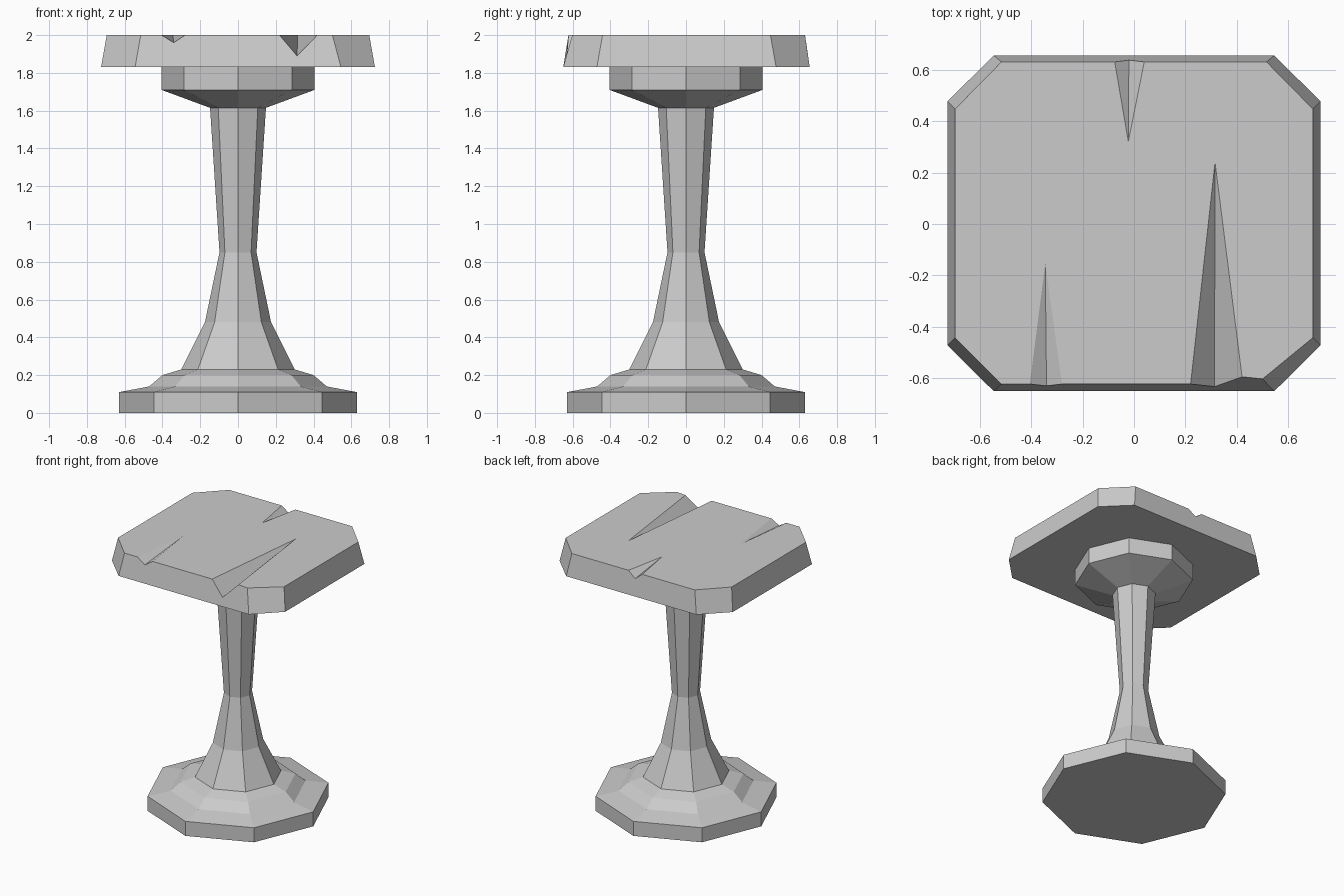
import bpy, bmesh, math

cube = bpy.data.objects.get("Cube")
if cube:
    bpy.data.objects.remove(cube, do_unlink=True)

stone = bpy.data.materials.new("grey_stone")
stone.use_nodes = True
stone.diffuse_color = (0.6, 0.6, 0.6, 1)
stone.node_tree.nodes["Principled BSDF"].inputs["Base Color"].default_value = (0.6, 0.6, 0.6, 1)


def finish(bm, name):
    bmesh.ops.recalc_face_normals(bm, faces=bm.faces[:])
    mesh = bpy.data.meshes.new(name)
    bm.to_mesh(mesh)
    bm.free()
    mesh.materials.append(stone)
    obj = bpy.data.objects.new(name, mesh)
    bpy.context.collection.objects.link(obj)
    return obj


def octagonal_turning(name, profile, sides=8):
    """Sweep a (radius, height) profile round the z axis, capped at both ends."""
    bm = bmesh.new()
    rings = []
    for r, z in profile:
        angles = [2 * math.pi * i / sides for i in range(sides)]
        rings.append([bm.verts.new((r * math.cos(a), r * math.sin(a), z)) for a in angles])
    for low, high in zip(rings, rings[1:]):
        for i in range(sides):
            j = (i + 1) % sides
            bm.faces.new((low[i], low[j], high[j], high[i]))
    bm.faces.new(rings[0][::-1])
    bm.faces.new(rings[-1])
    return finish(bm, name)


# Stepped foot, waisted shaft and flared capital
octagonal_turning("stepped_base", [(0.63, 0), (0.63, 0.11), (0.47, 0.14), (0.40, 0.20), (0.30, 0.23)])
octagonal_turning("shaft", [(0.30, 0.23), (0.175, 0.48), (0.098, 0.85), (0.148, 1.615)])
octagonal_turning("capital", [(0.148, 1.615), (0.405, 1.71), (0.405, 1.83)])

# Cracked slab: chamfered outlines, counter-clockwise from the front left
BOTTOM, TOP = 1.83, 2.0
lower = [(-0.545, -0.65), (0.545, -0.65), (0.725, -0.472), (0.725, 0.477),
         (0.545, 0.655), (-0.545, 0.655), (-0.725, 0.477), (-0.725, -0.472)]
upper = [(-0.515, -0.622), (0.50, -0.602), (0.695, -0.442), (0.695, 0.447),
         (0.515, 0.63), (-0.515, 0.63), (-0.695, 0.447), (-0.695, -0.442)]

# Cracks by side index: rim start, groove foot (x, y, z), rim end, inner tip
cracks = {
    0: [((-0.405, -0.622), (-0.34, -0.629, 1.96), (-0.28, -0.622), (-0.345, -0.155)),
        ((0.22, -0.622), (0.313, -0.632, 1.89), (0.42, -0.594), (0.315, 0.24))],
    4: [((0.04, 0.63), (-0.02, 0.637, 1.955), (-0.075, 0.63), (-0.022, 0.32))],
}

bm = bmesh.new()
low = [bm.verts.new((x, y, BOTTOM)) for x, y in lower]
high = [bm.verts.new((x, y, TOP)) for x, y in upper]
top_loop = []
for i in range(len(low)):
    j = (i + 1) % len(low)
    rim = [high[i]]
    top_loop.append(high[i])
    for start, foot, end, tip in cracks.get(i, []):
        a, b, t = (bm.verts.new((*p, TOP)) for p in (start, end, tip))
        f = bm.verts.new(foot)
        rim += [a, f, b]
        top_loop += [a, t, b]
        bm.faces.new((a, f, t))
        bm.faces.new((f, b, t))
    rim.append(high[j])
    bm.faces.new([low[i], low[j]] + rim[::-1])
bm.faces.new(top_loop)
bm.faces.new(low[::-1])
finish(bm, "cracked_slab")
